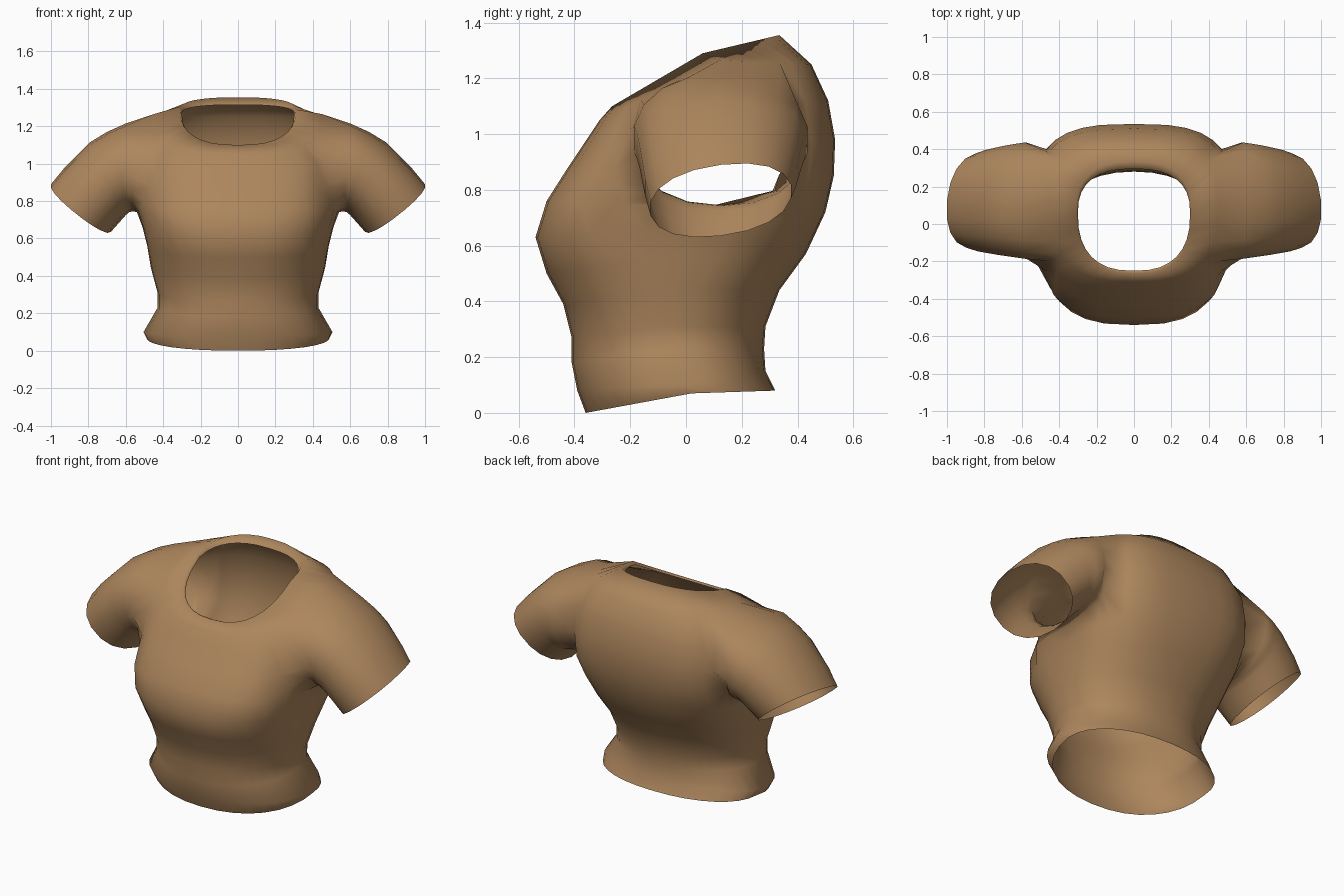
import bpy, bmesh, math
from mathutils import Vector

if "Cube" in bpy.data.objects:
    bpy.data.objects.remove(bpy.data.objects["Cube"])

N = 32          # columns around the body
K = 3           # armhole half width in columns
A, T = 7, 10    # armhole bottom and top rings

# body rings: front y,z | half width, side y, side z | back y,z | squareness
RINGS = [
    (-.36, .00, .49, .02, .07, .32, .08, 2.2),
    (-.39, .08, .505, -.02, .10, .285, .15, 2.2),
    (-.41, .18, .43, -.05, .23, .28, .23, 2.2),
    (-.41, .27, .43, -.05, .31, .285, .31, 2.2),
    (-.44, .39, .465, -.04, .44, .335, .44, 2.3),
    (-.50, .50, .485, .00, .56, .43, .57, 2.5),
    (-.54, .63, .51, .03, .66, .50, .72, 2.8),
    (-.50, .76, .54, .08, .74, .53, .85, 3.0),
    (-.43, .87, .53, .12, .90, .535, .98, 3.0),
    (-.35, .99, .52, .12, 1.08, .51, 1.12, 3.0),
    (-.31, 1.05, .45, .12, 1.265, .45, 1.25, 2.8),
    (-.265, 1.10, .31, .06, 1.29, .335, 1.355, 2.5),
    (-.25, 1.093, .30, .06, 1.27, .295, 1.315, 2.5),   # turned-in neck edge
]
# sleeve rings: top x,z | bottom x,z | centre y, half depth | cuff tilt
SLEEVE = [
    (.60, 1.215, .56, .745, .125, .315, .00),
    (.70, 1.17, .58, .742, .125, .305, .00),
    (.79, 1.115, .60, .725, .125, .295, .01),
    (.93, .975, .64, .68, .125, .275, .03),
    (1.00, .89, .68, .635, .125, .255, .04),
]


def sup(v, n):
    return math.copysign(abs(v) ** (2 / n), v)


def ring_point(r, j):
    fy, fz, w, sy, sz, by, bz, n = r
    t = 2 * math.pi * j / N
    c, s = sup(math.cos(t), n), sup(math.sin(t), n)
    ey, ez = (fy, fz) if s > 0 else (by, bz)
    return Vector((w * c, sy + (ey - sy) * abs(s), sz + (ez - sz) * abs(s)))


bm = bmesh.new()
grid = [[bm.verts.new(ring_point(r, j)) for j in range(N)] for r in RINGS]


# body panels, leaving the two armholes open
def in_armhole(i, j):
    return A <= i < T and any((j - c + K) % N < 2 * K for c in (0, N // 2))


for i in range(len(RINGS) - 1):
    for j in range(N):
        if not in_armhole(i, j):
            k = (j + 1) % N
            bm.faces.new((grid[i][j], grid[i][k], grid[i + 1][k], grid[i + 1][j]))

# armhole loop, from shoulder top round the front, armpit and back
loop = [(T, j) for j in range(K + 1)]
loop += [(i, K) for i in range(T - 1, A, -1)]
loop += [(A, j) for j in range(K, -K - 1, -1)]
loop += [(i, -K) for i in range(A + 1, T)]
loop += [(T, j) for j in range(-K, 0)]
M = len(loop)

for side in (1, -1):
    prev = [grid[i][j % N if side == 1 else (N // 2 - j) % N] for i, j in loop]
    # round off the lower armhole corners
    for (i, j), v in zip(loop, prev):
        if i == A and abs(j) == K:
            v.co += Vector((side * .025, .09 if j > 0 else -.05, .04))
    # sleeve tube
    for tx, tz, bx, bz, cy, hy, tilt in SLEEVE:
        top, bot = Vector((tx, 0, tz)), Vector((bx, 0, bz))
        mid, half = (top + bot) / 2, (top - bot) / 2
        axis = Vector((half.z, 0, -half.x)).normalized()
        ring = []
        for m in range(M):
            a = 2 * math.pi * m / M
            c, s = sup(math.cos(a), 2.2), sup(math.sin(a), 2.2)
            p = mid + half * c + axis * tilt * s
            ring.append(bm.verts.new((side * p.x, cy - hy * s, p.z)))
        for m in range(M):
            k = (m + 1) % M
            bm.faces.new((prev[m], prev[k], ring[k], ring[m]))
        prev = ring

bmesh.ops.recalc_face_normals(bm, faces=bm.faces)
for f in bm.faces:
    f.smooth = True
mesh = bpy.data.meshes.new("shirt")
bm.to_mesh(mesh)
bm.free()

# cloth colour
cloth = bpy.data.materials.new("tan cloth")
cloth.diffuse_color = (.42, .24, .11, 1)
cloth.use_nodes = True
cloth.node_tree.nodes["Principled BSDF"].inputs["Base Color"].default_value = cloth.diffuse_color
mesh.materials.append(cloth)

shirt = bpy.data.objects.new("shirt", mesh)
bpy.context.collection.objects.link(shirt)
